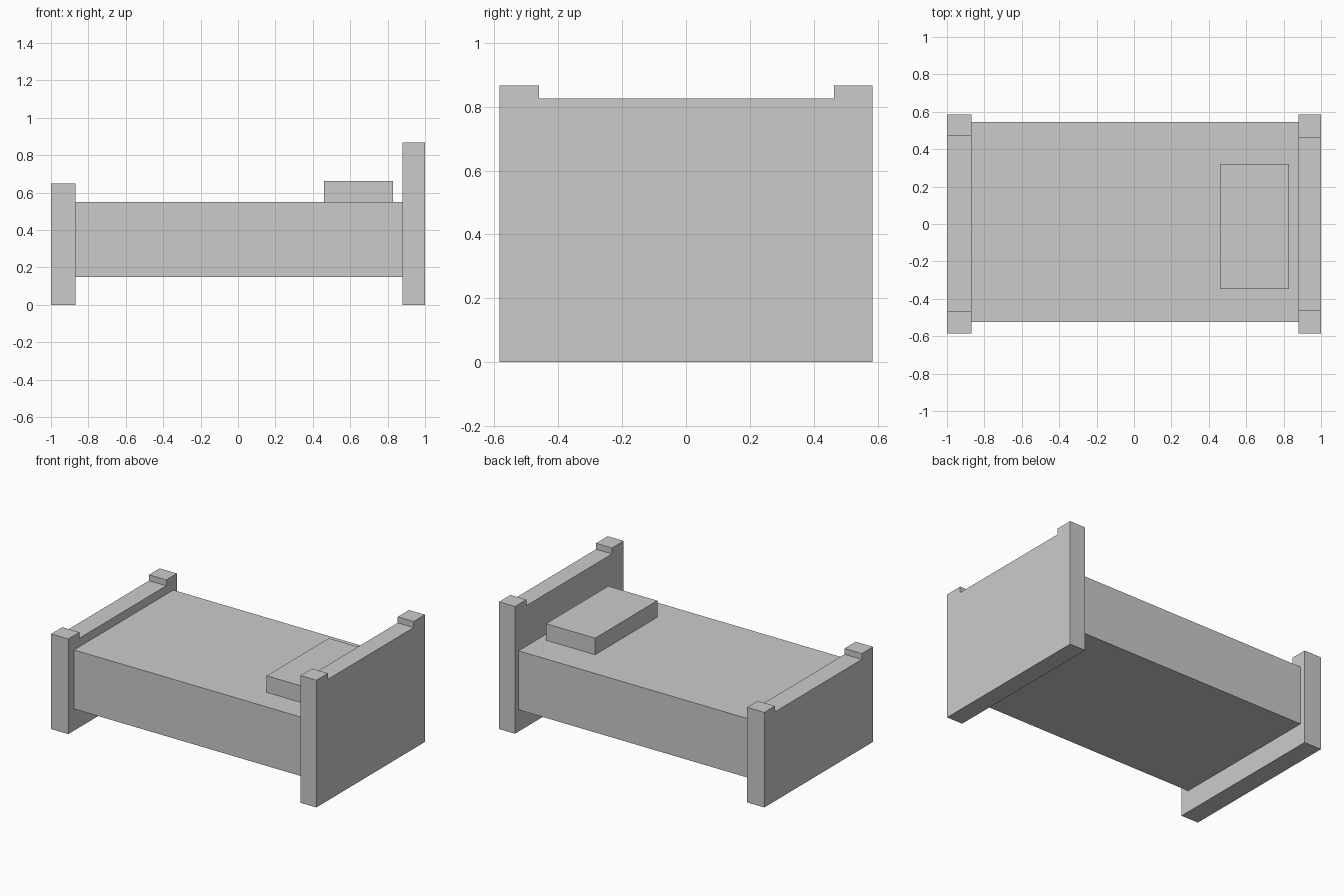
import bpy
import bmesh
from mathutils import Matrix, Vector

cube = bpy.data.objects.get("Cube")
if cube:
    bpy.data.objects.remove(cube, do_unlink=True)

# Single plain grey for the whole bed
grey = bpy.data.materials.new("plain_grey")
grey.use_nodes = True
grey.diffuse_color = (0.6, 0.6, 0.6, 1)
grey.node_tree.nodes["Principled BSDF"].inputs["Base Color"].default_value = (0.6, 0.6, 0.6, 1)


def finish(name, bm):
    bmesh.ops.recalc_face_normals(bm, faces=bm.faces)
    mesh = bpy.data.meshes.new(name)
    bm.to_mesh(mesh)
    bm.free()
    mesh.materials.append(grey)
    obj = bpy.data.objects.new(name, mesh)
    bpy.context.collection.objects.link(obj)
    return obj


def box(name, low, high):
    low, high = Vector(low), Vector(high)
    bm = bmesh.new()
    place = Matrix.Translation((low + high) / 2) @ Matrix.Diagonal((*(high - low), 1))
    bmesh.ops.create_cube(bm, size=1, matrix=place)
    return finish(name, bm)


def end_board(name, x0, x1, post_top, rail_top, inner_back, inner_front):
    """Solid board with a raised post at each end, extruded along x."""
    half = 0.585
    profile = [(-half, 0), (half, 0), (half, post_top), (inner_back, post_top),
               (inner_back, rail_top), (inner_front, rail_top),
               (inner_front, post_top), (-half, post_top)]
    bm = bmesh.new()
    face = bm.faces.new([bm.verts.new((x0, y, z)) for y, z in profile])
    moved = bmesh.ops.extrude_face_region(bm, geom=[face], use_keep_orig=True)["geom"]
    verts = [v for v in moved if isinstance(v, bmesh.types.BMVert)]
    bmesh.ops.translate(bm, verts=verts, vec=(x1 - x0, 0, 0))
    return finish(name, bm)


# Head and foot ends
end_board("headboard", 0.88, 1.0, 0.867, 0.826, 0.463, -0.46)
end_board("footboard", -1.0, -0.87, 0.648, 0.608, 0.47, -0.465)

# Mattress block between the ends, with the pillow on top
box("mattress", (-0.87, -0.523, 0.148), (0.88, 0.546, 0.55))
box("pillow", (0.46, -0.348, 0.55), (0.83, 0.322, 0.663))
